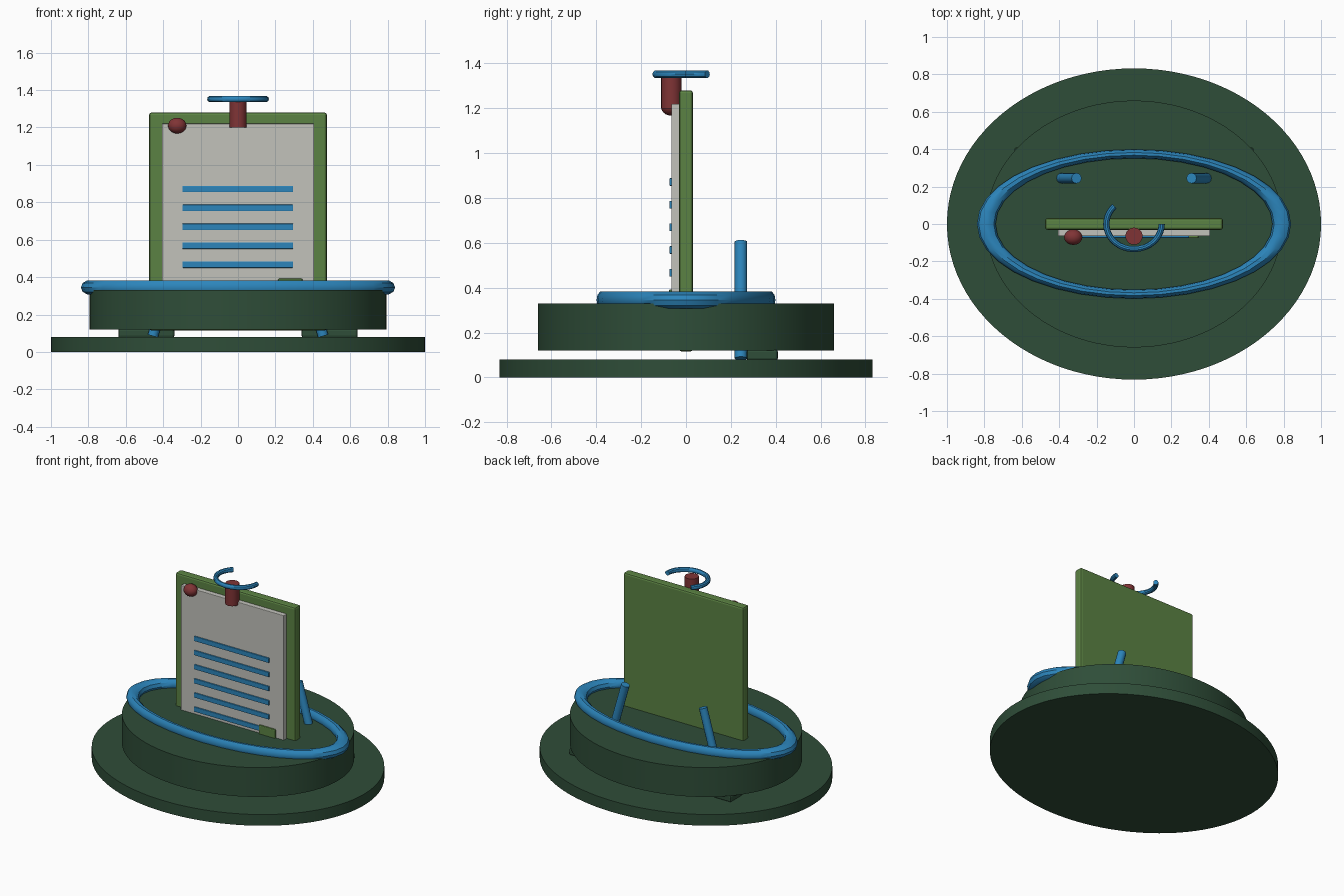
import bpy, bmesh, math
from mathutils import Vector, Matrix

if "Cube" in bpy.data.objects:
    bpy.data.objects.remove(bpy.data.objects["Cube"])


def colour(name, rgb):
    m = bpy.data.materials.new(name)
    m.diffuse_color = (*rgb, 1)
    m.use_nodes = True
    m.node_tree.nodes["Principled BSDF"].inputs["Base Color"].default_value = m.diffuse_color
    return m


DARK = colour("dark green", (0.028, 0.075, 0.040))
GREEN = colour("leaf green", (0.105, 0.225, 0.056))
PAPER = colour("light grey", (0.54, 0.54, 0.50))
BLUE = colour("blue", (0.025, 0.235, 0.50))
RED = colour("dark red", (0.215, 0.034, 0.036))


def finish(bm, name, mat, smooth=True):
    bmesh.ops.recalc_face_normals(bm, faces=bm.faces[:])
    me = bpy.data.meshes.new(name)
    bm.to_mesh(me)
    bm.free()
    me.materials.append(mat)
    ob = bpy.data.objects.new(name, me)
    bpy.context.collection.objects.link(ob)
    if smooth:
        bpy.ops.object.select_all(action='DESELECT')
        ob.select_set(True)
        bpy.context.view_layer.objects.active = ob
        bpy.ops.object.shade_smooth_by_angle(angle=math.radians(35))
    return ob


def box(name, mat, x, y, z, bevel=0.0):
    """Box given by its (min, max) range on each axis."""
    bm = bmesh.new()
    bmesh.ops.create_cube(bm, size=1)
    for v in bm.verts:
        v.co = Vector([(r[0] + r[1]) / 2 + c * (r[1] - r[0])
                       for c, r in zip(v.co, (x, y, z))])
    if bevel:
        bmesh.ops.bevel(bm, geom=bm.edges[:], offset=bevel, segments=2,
                        profile=0.5, affect='EDGES')
    return finish(bm, name, mat, False)


def rod(name, mat, a, b, rx, ry=None, sides=16):
    """Cylinder between two points, with an optional elliptical section."""
    a, b = Vector(a), Vector(b)
    d = b - a
    bm = bmesh.new()
    bmesh.ops.create_cone(bm, cap_ends=True, segments=sides, radius1=1,
                          radius2=1, depth=d.length)
    turn = Vector((0, 0, 1)).rotation_difference(d).to_matrix().to_4x4()
    m = (Matrix.Translation((a + b) / 2) @ turn
         @ Matrix.Diagonal((rx, ry or rx, 1, 1)))
    bmesh.ops.transform(bm, matrix=m, verts=bm.verts[:])
    return finish(bm, name, mat)


def hoop(name, mat, centre, radius, tube, scale, start=0, sweep=360,
         steps=40, sides=10):
    """Full or partial torus lying flat, stretched by scale."""
    bm = bmesh.new()
    closed = sweep == 360
    rings = []
    for i in range(steps if closed else steps + 1):
        t = math.radians(start + sweep * i / steps)
        ring = []
        for j in range(sides):
            p = 2 * math.pi * j / sides
            r = radius + tube * math.cos(p)
            co = (r * math.cos(t) * scale[0], r * math.sin(t) * scale[1],
                  tube * math.sin(p) * scale[2])
            ring.append(bm.verts.new(Vector(co) + Vector(centre)))
        rings.append(ring)
    pairs = list(zip(rings, rings[1:]))
    if closed:
        pairs.append((rings[-1], rings[0]))
    else:
        bm.faces.new(rings[0])
        bm.faces.new(rings[-1])
    for r0, r1 in pairs:
        for j in range(sides):
            k = (j + 1) % sides
            bm.faces.new((r0[j], r1[j], r1[k], r0[k]))
    return finish(bm, name, mat)


# Oval base plate and raised drum
rod("base_plate", DARK, (0, 0, 0), (0, 0, 0.08), 1.0, 0.832, 96)
rod("drum", DARK, (0, 0, 0.12), (0, 0, 0.33), 0.793, 0.66, 96)

# Spacer blocks and leaning rear struts, one per side
for s, side in ((-1, "left"), (1, "right")):
    box("spacer_" + side, DARK, sorted((s * 0.34, s * 0.64)), (0.27, 0.41),
        (0.075, 0.125), 0.012)
    rod("rear_strut_" + side, BLUE, (s * 0.455, 0.245, 0.085),
        (s * 0.307, 0.245, 0.605), 0.028, sides=12)

# Stretched ring lying on the drum
hoop("oval_ring", BLUE, (0, 0, 0.345), 0.79, 0.05, (1, 0.475, 0.8), steps=36)

# Upright board, sheet and ruled lines
box("board", GREEN, (-0.475, 0.475), (-0.031, 0.031), (0.115, 1.28), 0.012)
box("sheet", PAPER, (-0.407, 0.407), (-0.065, -0.025), (0.26, 1.22), 0.004)
for i in range(6):
    z = 0.366 + 0.101 * i
    box(f"line_{i + 1}", BLUE, (-0.297, 0.295), (-0.074, -0.06),
        (z - 0.017, z + 0.017), 0.003)
box("corner_tab", GREEN, (0.215, 0.345), (-0.076, -0.06), (0.32, 0.392), 0.006)

# Red knob and pin
bm = bmesh.new()
bmesh.ops.create_uvsphere(bm, u_segments=20, v_segments=12, radius=1)
bmesh.ops.transform(bm, verts=bm.verts[:],
                    matrix=Matrix.Translation((-0.325, -0.07, 1.21))
                    @ Matrix.Diagonal((0.049, 0.042, 0.042, 1)))
finish(bm, "knob", RED)
rod("pin", RED, (0, -0.065, 1.2), (0, -0.065, 1.345), 0.046, sides=20)

# Open hook above the pin
hoop("open_hook", BLUE, (0, 0, 1.352), 0.148, 0.017, (1, 0.91, 1),
     start=135, sweep=225, steps=24)
